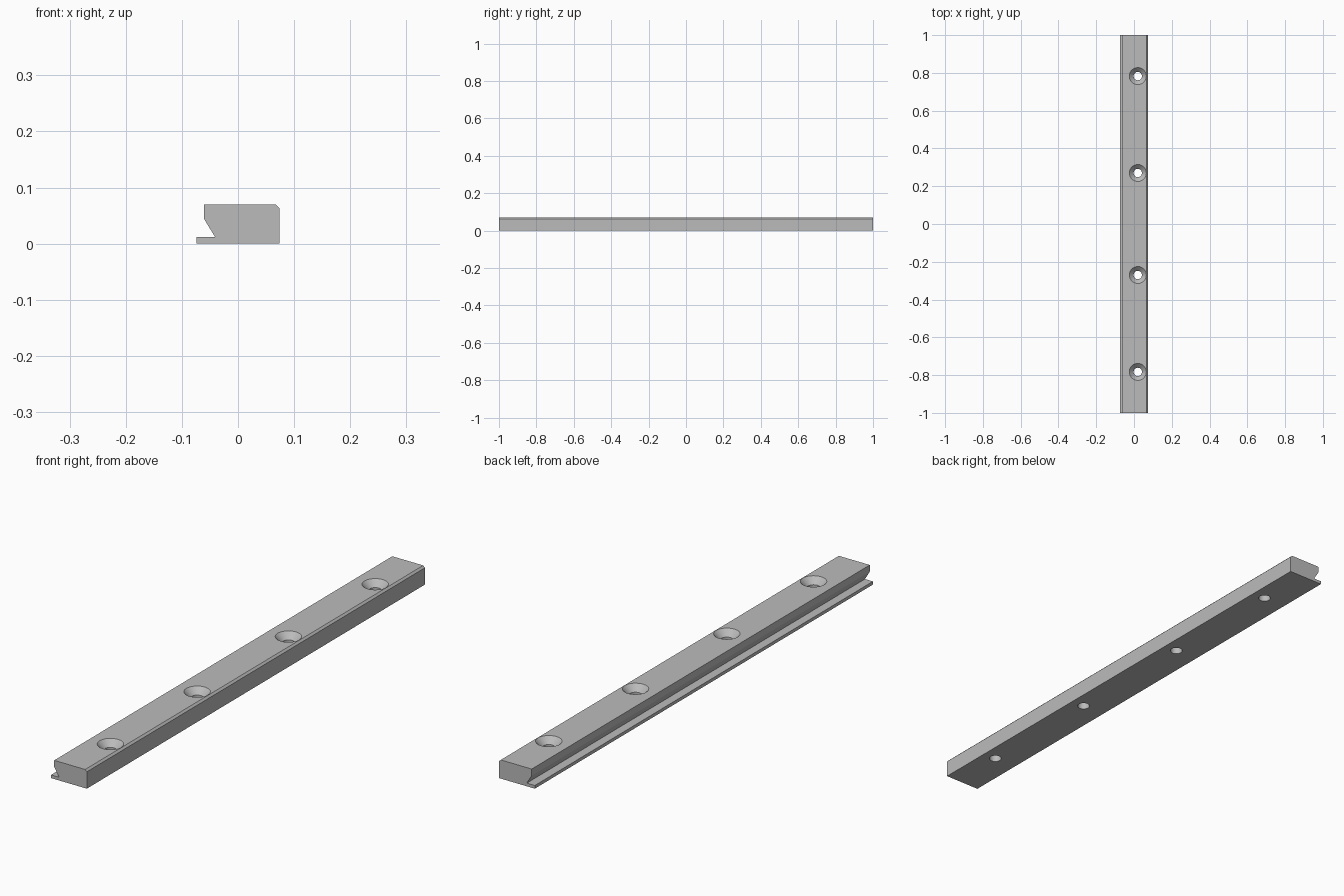
import bpy, bmesh
from math import radians
from mathutils import Matrix

cube = bpy.data.objects.get("Cube")
if cube:
    bpy.data.objects.remove(cube, do_unlink=True)

LENGTH = 2.0
HEIGHT = 0.07
HOLE_X = 0.02
HOLE_Y = (0.783, 0.27)
SEGMENTS = 48


def make_object(name, bm):
    bmesh.ops.recalc_face_normals(bm, faces=bm.faces)
    mesh = bpy.data.meshes.new(name)
    bm.to_mesh(mesh)
    bm.free()
    obj = bpy.data.objects.new(name, mesh)
    bpy.context.collection.objects.link(obj)
    return obj


def add_cone(bm, r_low, r_high, z_low, z_high, y):
    mid = Matrix.Translation((HOLE_X, y, (z_low + z_high) / 2))
    bmesh.ops.create_cone(bm, cap_ends=True, segments=SEGMENTS, radius1=r_low,
                          radius2=r_high, depth=z_high - z_low, matrix=mid)


# Plain metal
metal = bpy.data.materials.new("grey_metal")
metal.use_nodes = True
grey = (0.5, 0.5, 0.5, 1)
metal.diffuse_color = grey
metal.node_tree.nodes["Principled BSDF"].inputs["Base Color"].default_value = grey

# Rail: undercut dovetail profile with a thin lip, extruded along y
profile = [(-0.074, 0), (0.074, 0), (0.074, 0.063), (0.067, HEIGHT),
           (-0.061, HEIGHT), (-0.061, 0.045), (-0.041, 0.012), (-0.074, 0.012)]
bm = bmesh.new()
end = bm.faces.new([bm.verts.new((x, -LENGTH / 2, z)) for x, z in profile])
sweep = bmesh.ops.extrude_face_region(bm, geom=[end], use_keep_orig=True)
bmesh.ops.translate(bm, vec=(0, LENGTH, 0),
                    verts=[v for v in sweep["geom"] if isinstance(v, bmesh.types.BMVert)])
rail = make_object("rail", bm)
rail.data.materials.append(metal)

# Through holes, then 45 degree countersinks that run slightly past the top
cutters = []
for name, r_low, r_high, z_low, z_high in (
        ("hole_cutter", 0.022, 0.022, -0.02, HEIGHT + 0.02),
        ("countersink_cutter", 0.022, 0.055, HEIGHT - 0.023, HEIGHT + 0.01)):
    bm = bmesh.new()
    for y in HOLE_Y:
        for side in (-1, 1):
            add_cone(bm, r_low, r_high, z_low, z_high, side * y)
    cutter = make_object(name, bm)
    cutter.data.materials.append(metal)
    cutter.hide_render = True
    cutters.append(cutter)
    cut = rail.modifiers.new(name, "BOOLEAN")
    cut.operation = "DIFFERENCE"
    cut.solver = "EXACT"
    cut.object = cutter

# Bake the cuts and drop the cutters
bpy.ops.object.select_all(action="DESELECT")
rail.select_set(True)
bpy.context.view_layer.objects.active = rail
for cutter in cutters:
    bpy.ops.object.modifier_apply(modifier=cutter.name)
for cutter in cutters:
    bpy.data.objects.remove(cutter, do_unlink=True)

bpy.ops.object.shade_smooth_by_angle(angle=radians(25))
